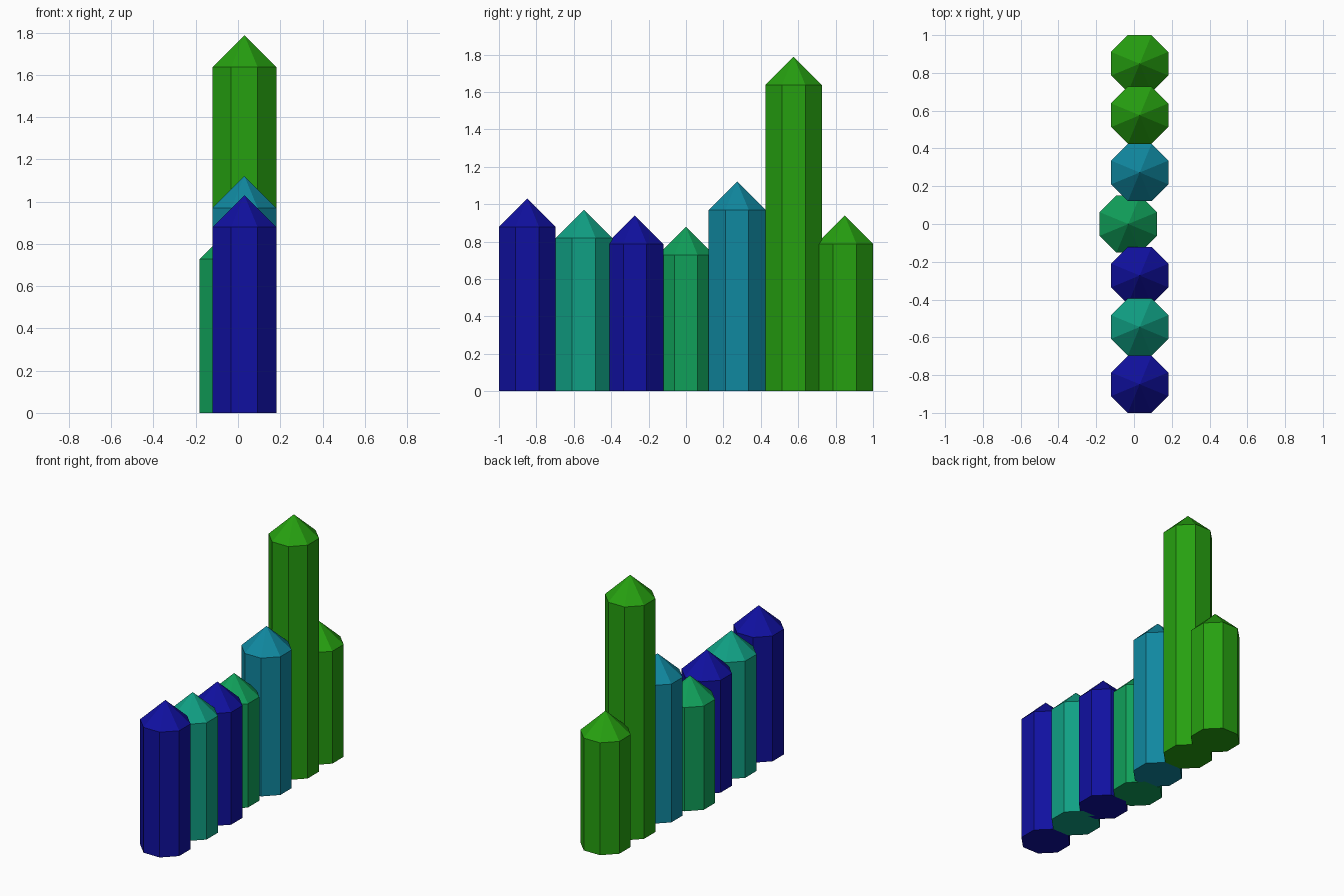
import bpy
import math

cube = bpy.data.objects.get("Cube")
if cube:
    bpy.data.objects.remove(cube, do_unlink=True)

U = 2 / 66            # layout unit
APOTHEM = 5 * U       # half width across flats
ROOF = 5 * U          # height of the pointed tip


def linear(c):
    c /= 255
    return c / 12.92 if c <= 0.04045 else ((c + 0.055) / 1.055) ** 2.4


def material(name, rgb):
    m = bpy.data.materials.new(name)
    m.use_nodes = True
    col = (*[linear(c) for c in rgb], 1)
    m.diffuse_color = col
    m.node_tree.nodes["Principled BSDF"].inputs["Base Color"].default_value = col
    return m


BLUE = material("deep blue", (16, 16, 160))
TEAL = material("teal", (16, 160, 132))
SEA = material("sea green", (16, 160, 90))
CYAN = material("cyan blue", (16, 136, 160))
GREEN = material("leaf green", (38, 160, 16))


def crystal(name, x, y, height, mat):
    """Octagonal column with a pyramid tip, flat sides facing the axes."""
    r = APOTHEM / math.cos(math.pi / 8)
    ring = [(r * math.cos((i + 0.5) * math.pi / 4),
             r * math.sin((i + 0.5) * math.pi / 4)) for i in range(8)]
    verts = [(a, b, 0) for a, b in ring] + [(a, b, height) for a, b in ring]
    verts.append((0, 0, height + ROOF))
    faces = [tuple(reversed(range(8)))]
    for i in range(8):
        j = (i + 1) % 8
        faces += [(i, j, j + 8, i + 8), (i + 8, j + 8, 16)]
    mesh = bpy.data.meshes.new(name)
    mesh.from_pydata(verts, [], faces)
    mesh.materials.append(mat)
    obj = bpy.data.objects.new(name, mesh)
    obj.location = (x, y, 0)
    bpy.context.collection.objects.link(obj)


# Row from front to back: x, y and wall height in layout units
ROW = [
    ("front_column", 1, -28, 29, BLUE),
    ("second_column", 1, -18, 27, TEAL),
    ("third_column", 1, -9, 26, BLUE),
    ("middle_column", -1, 0, 24, SEA),
    ("fifth_column", 1, 9, 32, CYAN),
    ("tall_column", 1, 19, 54, GREEN),
    ("back_column", 1, 28, 26, GREEN),
]
for name, x, y, h, mat in ROW:
    crystal(name, x * U, y * U, h * U, mat)
